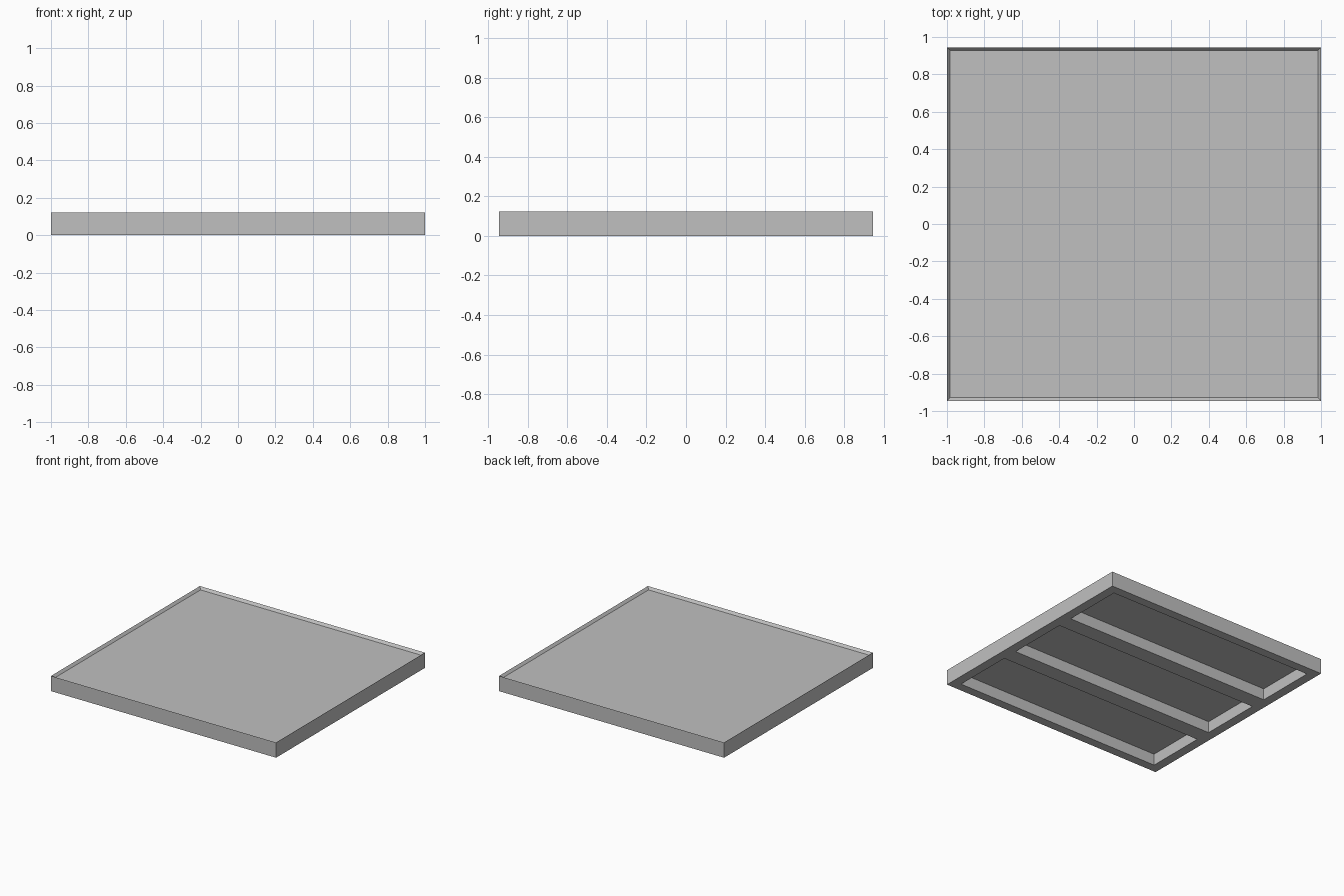
import bpy
import bmesh
from mathutils import Matrix, Vector

if "Cube" in bpy.data.objects:
    bpy.data.objects.remove(bpy.data.objects["Cube"], do_unlink=True)

HALF_X, HALF_Y, HEIGHT = 1.0, 0.945, 0.122
RIM_WIDTH, RIM_DEPTH = 0.024, 0.02
POCKET_DEPTH = 0.092
POCKET_X = 0.925                       # half length of every pocket
MID_Y, SIDE_IN, SIDE_OUT = 0.25, 0.38, 0.873

grey = bpy.data.materials.new("plain_grey")
grey.use_nodes = True
colour = (0.53, 0.53, 0.53, 1.0)
grey.diffuse_color = colour
grey.node_tree.nodes["Principled BSDF"].inputs["Base Color"].default_value = colour

# Solid slab
bm = bmesh.new()
bmesh.ops.create_cube(bm, size=1.0, matrix=Matrix.Translation((0, 0, HEIGHT / 2))
                      @ Matrix.Diagonal((2 * HALF_X, 2 * HALF_Y, HEIGHT, 1)))
bm.normal_update()


def bottom_faces():
    return [f for f in bm.faces if f.normal.z < -0.9]


def cut_bottom(point, normal):
    faces = bottom_faces()
    edges = {e for f in faces for e in f.edges}
    verts = {v for f in faces for v in f.verts}
    bmesh.ops.bisect_plane(bm, geom=faces + list(edges) + list(verts),
                           plane_co=point, plane_no=normal)
    bm.normal_update()


# Shallow dished top with a sloping rim
top = [f for f in bm.faces if f.normal.z > 0.9]
bmesh.ops.inset_individual(bm, faces=top, thickness=RIM_WIDTH, depth=-RIM_DEPTH)
bm.normal_update()

# Divide the underside into ribs and pocket openings
for side in (-1, 1):
    cut_bottom(Vector((side * POCKET_X, 0, 0)), Vector((1, 0, 0)))
    for y in (MID_Y, SIDE_IN, SIDE_OUT):
        cut_bottom(Vector((0, side * y, 0)), Vector((0, 1, 0)))

# Sink the three pockets
pockets = []
for f in bottom_faces():
    c = f.calc_center_median()
    if abs(c.x) < POCKET_X and (abs(c.y) < MID_Y or SIDE_IN < abs(c.y) < SIDE_OUT):
        pockets.append(f)
bmesh.ops.inset_individual(bm, faces=pockets, thickness=0.0, depth=-POCKET_DEPTH)
bm.normal_update()

mesh = bpy.data.meshes.new("tray_slab")
bm.to_mesh(mesh)
bm.free()
mesh.materials.append(grey)
slab = bpy.data.objects.new("tray_slab", mesh)
bpy.context.collection.objects.link(slab)
